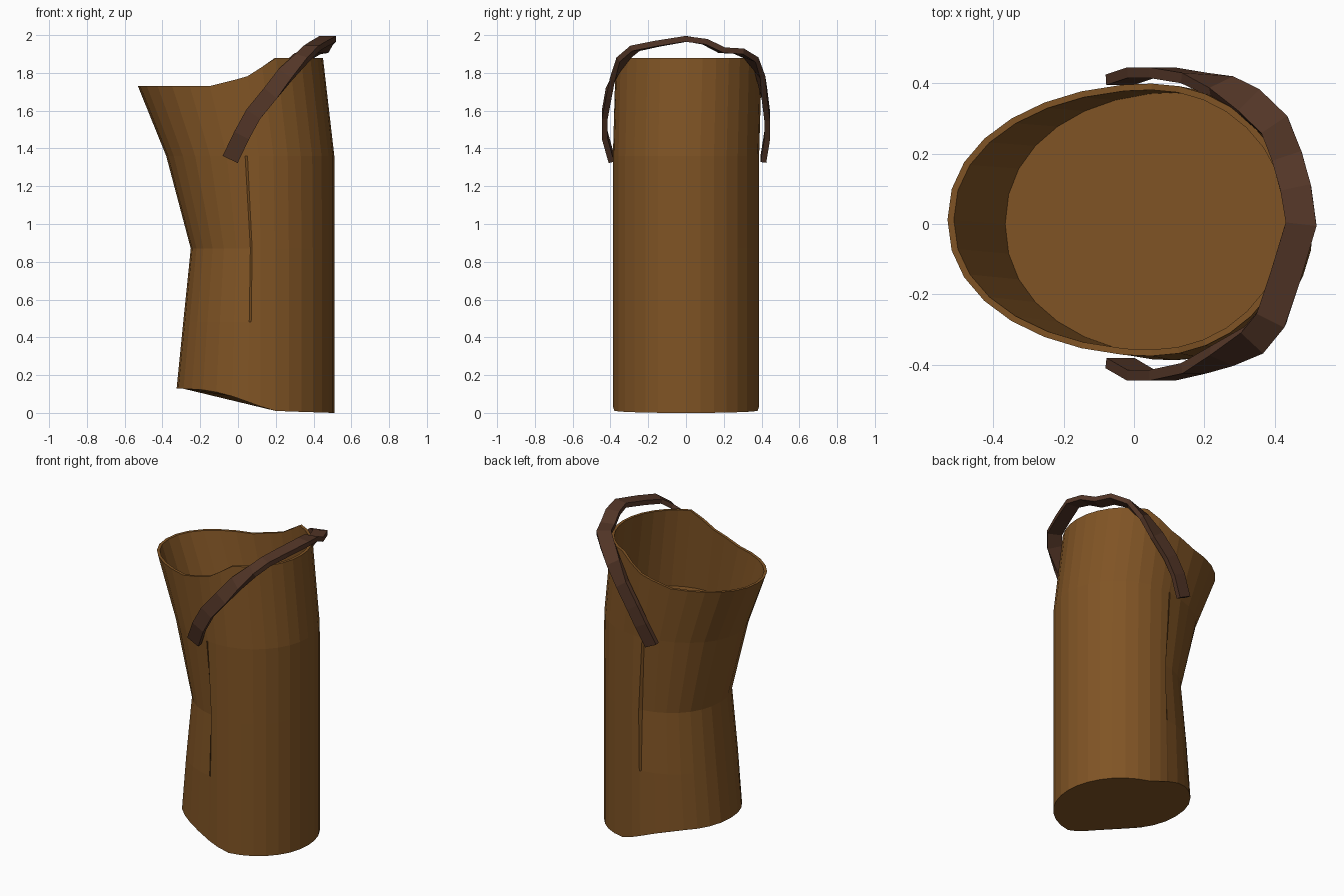
import bpy, bmesh, math
from mathutils import Vector

if "Cube" in bpy.data.objects:
    bpy.data.objects.remove(bpy.data.objects["Cube"])


def material(name, col):
    m = bpy.data.materials.new(name)
    m.diffuse_color = (*col, 1)
    m.use_nodes = True
    m.node_tree.nodes["Principled BSDF"].inputs["Base Color"].default_value = m.diffuse_color
    return m


def finish(bm, name, mat):
    bmesh.ops.recalc_face_normals(bm, faces=bm.faces)
    me = bpy.data.meshes.new(name)
    bm.to_mesh(me)
    bm.free()
    me.materials.append(mat)
    ob = bpy.data.objects.new(name, me)
    bpy.context.collection.objects.link(ob)
    return ob


def lerp(table, x):
    if x <= table[0][0]:
        return table[0][1]
    for (a, za), (b, zb) in zip(table, table[1:]):
        if x <= b:
            return za + (zb - za) * (x - a) / (b - a)
    return table[-1][1]


leather = material("tan leather", (0.215, 0.088, 0.018))
strap_mat = material("dark brown strap", (0.085, 0.036, 0.020))

# Angles around the body; two close angles form the side seam
half = [i * 11.25 for i in range(9)] + [97, 98.5] + [98.5 + i * 81.5 / 7 for i in range(1, 8)]
angles = half + [360 - a for a in reversed(half[1:-1])]

# Wavy bottom edge and notched rim, as height against x
BOTTOM = [(-0.325, 0.13), (-0.15, 0.12), (0, 0.08), (0.1, 0.04), (0.2, 0.01), (0.5, 0.0)]
RIM = [(-0.12, 1.73), (-0.05, 1.755), (0.03, 1.775), (0.1, 1.80), (0.17, 1.88)]


def ring(bm, cx, left, right, z, inset=0.0, step=0.0, yoff=0.0):
    verts = []
    for a in angles:
        c, s = math.cos(math.radians(a)), math.sin(math.radians(a))
        ry = 0.387 - inset
        if c < 0:
            x = cx + c * (cx - left - inset)
            ys = math.copysign(abs(s) ** 0.93, s) if abs(s) > 1e-6 else 0
        else:
            x = cx + c * (right - cx - inset)
            ys = s
        if 98 < a < 262:
            ry -= step
        zz = lerp(z, x) if isinstance(z, list) else z
        verts.append(bm.verts.new((x, yoff + ys * ry, zz)))
    return verts


# Body: outer wall, rim thickness, inner wall and inner floor
bm = bmesh.new()
rings = [
    ring(bm, 0.12, -0.325, 0.51, BOTTOM),
    ring(bm, 0.12, -0.29, 0.51, 0.48, step=0.004),
    ring(bm, 0.12, -0.25, 0.51, 0.87, step=0.025),
    ring(bm, 0.11, -0.38, 0.51, 1.36, step=0.004),
    ring(bm, 0.05, -0.53, 0.45, RIM, yoff=0.012),
    ring(bm, 0.05, -0.53, 0.45, RIM, inset=0.018, yoff=0.012),
    ring(bm, 0.11, -0.38, 0.51, 1.36, inset=0.014),
]
n = len(angles)
for lo, hi in zip(rings, rings[1:]):
    for i in range(n):
        j = (i + 1) % n
        bm.faces.new((lo[i], lo[j], hi[j], hi[i]))
bm.faces.new(rings[0])
bm.faces.new(rings[-1])
finish(bm, "quiver_body", leather)

# Carrying strap: flat band swept over the high side
PATH = [(-.04, -.395, 1.345), (.02, -.43, 1.47), (.08, -.43, 1.58), (.17, -.41, 1.69),
        (.25, -.375, 1.79), (.34, -.33, 1.88), (.39, -.27, 1.93), (.43, -.15, 1.955),
        (.475, 0, 1.98), (.46, .1, 1.965), (.435, .19, 1.92), (.40, .28, 1.915),
        (.33, .345, 1.88), (.25, .39, 1.80), (.17, .415, 1.69), (.08, .43, 1.57),
        (.02, .43, 1.47), (-.04, .41, 1.345)]
pts = [Vector(p) for p in PATH]
bm = bmesh.new()
sections = []
for i, p in enumerate(pts):
    t = (pts[min(i + 1, len(pts) - 1)] - pts[max(i - 1, 0)]).normalized()
    up = min(1, max(0, (p.z - 1.72) / 0.2)) * math.pi / 2
    if abs(p.y) < 0.2:
        up = math.pi / 2
    out = Vector((0, math.copysign(math.cos(up), p.y), math.sin(up)))
    w = t.cross(out).normalized()
    out = w.cross(t).normalized()
    sections.append([bm.verts.new(p + w * a * 0.044 + out * b * 0.015)
                     for a, b in ((-1, -1), (1, -1), (1, 1), (-1, 1))])
for a, b in zip(sections, sections[1:]):
    for k in range(4):
        m = (k + 1) % 4
        bm.faces.new((a[k], a[m], b[m], b[k]))
bm.faces.new(sections[0])
bm.faces.new(sections[-1])
finish(bm, "shoulder_strap", strap_mat)
